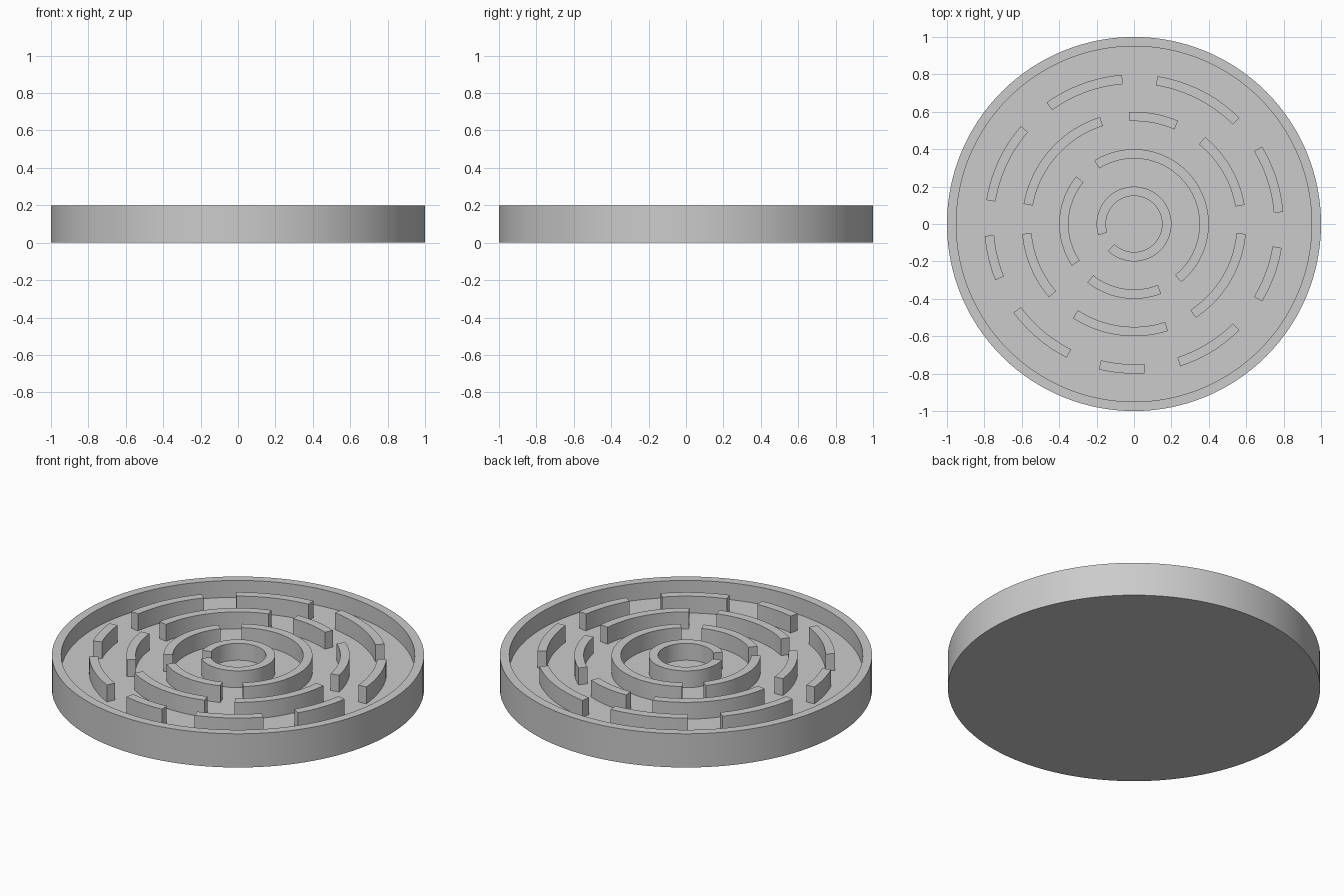
import bpy, bmesh, math

if "Cube" in bpy.data.objects:
    bpy.data.objects.remove(bpy.data.objects["Cube"])

FLOOR, TOP, WALL = 0.1, 0.2, 0.05


def finish(name, bm):
    bmesh.ops.recalc_face_normals(bm, faces=bm.faces)
    mesh = bpy.data.meshes.new(name)
    bm.to_mesh(mesh)
    bm.free()
    obj = bpy.data.objects.new(name, mesh)
    bpy.context.collection.objects.link(obj)
    bpy.ops.object.select_all(action='DESELECT')
    obj.select_set(True)
    bpy.context.view_layer.objects.active = obj
    bpy.ops.object.shade_smooth_by_angle(angle=math.radians(30))
    return obj


def loop(bm, profile, angle):
    c, s = math.cos(angle), math.sin(angle)
    return [bm.verts.new((r * c, r * s, z)) for r, z in profile]


def bridge(bm, a, b, closed):
    n = len(a)
    for i in range(n if closed else n - 1):
        j = (i + 1) % n
        bm.faces.new((a[i], b[i], b[j], a[j]))


# Round tray: floor and raised outer rim in one lathed solid
def tray(segments=128):
    bm = bmesh.new()
    profile = [(1, 0), (1, TOP), (1 - WALL, TOP), (1 - WALL, FLOOR)]
    loops = [loop(bm, profile, math.tau * k / segments) for k in range(segments)]
    for k in range(segments):
        bridge(bm, loops[k], loops[(k + 1) % segments], False)
    bm.faces.new([l[0] for l in loops])
    bm.faces.new([l[-1] for l in loops])
    return finish("tray", bm)


# Curved maze wall between two angles (degrees)
def arc_wall(name, radius, start, end):
    bm = bmesh.new()
    inner = radius - WALL
    profile = [(inner, FLOOR), (radius, FLOOR), (radius, TOP), (inner, TOP)]
    steps = max(4, math.ceil((end - start) / 3))
    loops = [loop(bm, profile, math.radians(start + (end - start) * k / steps))
             for k in range(steps + 1)]
    for a, b in zip(loops, loops[1:]):
        bridge(bm, a, b, True)
    bm.faces.new(loops[0])
    bm.faces.new(loops[-1])
    return finish(name, bm)


# Wall spans per ring: outer radius -> (start, end) angles
RINGS = {
    0.8: [(4.6, 31.2), (45.2, 81), (94.6, 125.7), (139.1, 170.8), (184.6, 202),
          (216.3, 243.3), (256.4, 274.3), (288, 314.8), (328.8, 350.8)],
    0.6: [(9.8, 50.8), (66.9, 92.5), (107.6, 169.7), (185.1, 220.7),
          (237, 287.6), (303.3, 354.9)],
    0.4: [(-51, 122), (140.5, 213.9), (231.5, 291.3)],
    0.2: [(-134, 197.4)],
}

tray()
for ring, (radius, spans) in enumerate(RINGS.items(), 1):
    for i, (start, end) in enumerate(spans, 1):
        arc_wall(f"maze_wall_ring{ring}_{i}", radius, start, end)
